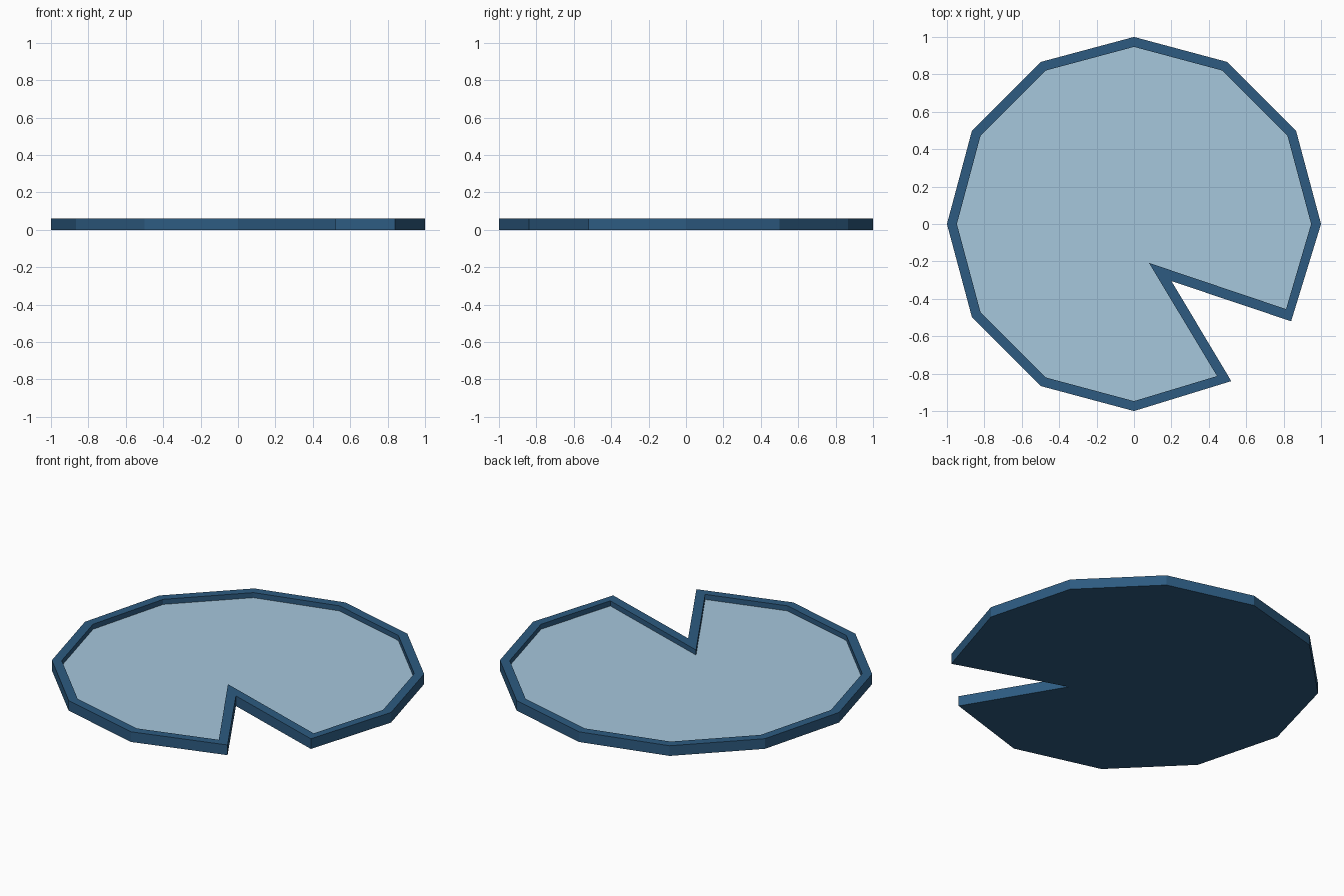
import bpy, bmesh
from math import sin, cos, radians

if "Cube" in bpy.data.objects:
    bpy.data.objects.remove(bpy.data.objects["Cube"])

HEIGHT, FLOOR, INSET = 0.06, 0.03, 0.947


def material(name, color):
    mat = bpy.data.materials.new(name)
    mat.diffuse_color = color
    mat.use_nodes = True
    mat.node_tree.nodes["Principled BSDF"].inputs["Base Color"].default_value = mat.diffuse_color
    return mat


def outline(scale, notch):
    # ten corners of a twelve-sided disc, then the wedge notch, counter-clockwise
    arc = [(scale * cos(radians(a)), scale * sin(radians(a))) for a in range(0, 271, 30)]
    return arc + notch


def finish(name, bm, mat):
    mesh = bpy.data.meshes.new(name)
    bm.to_mesh(mesh)
    bm.free()
    mesh.materials.append(mat)
    obj = bpy.data.objects.new(name, mesh)
    bpy.context.collection.objects.link(obj)
    return obj


def loop(bm, points, z):
    return [bm.verts.new((x, y, z)) for x, y in points]


def bridge(bm, a, b):
    n = len(a)
    for i in range(n):
        j = (i + 1) % n
        bm.faces.new((a[i], a[j], b[j], b[i]))


outer = outline(1.0, [(0.52, -0.84), (0.20, -0.305), (0.84, -0.52)])
inner = outline(INSET, [(0.444, -0.813), (0.08, -0.208), (0.813, -0.455)])

# Raised rim with outer wall, flat top, inner wall and underside
bm = bmesh.new()
base = loop(bm, outer, 0)
top = loop(bm, outer, HEIGHT)
lip = loop(bm, inner, HEIGHT)
foot = loop(bm, inner, FLOOR)
for a, b in ((base, top), (top, lip), (lip, foot)):
    bridge(bm, a, b)
bm.faces.new(base[::-1])
finish("pad_rim", bm, material("rim_blue", (0.026, 0.105, 0.22, 1)))

# Pale recessed floor
bm = bmesh.new()
bm.faces.new(loop(bm, inner, FLOOR))
finish("pad_floor", bm, material("floor_pale_blue", (0.38, 0.57, 0.72, 1)))
